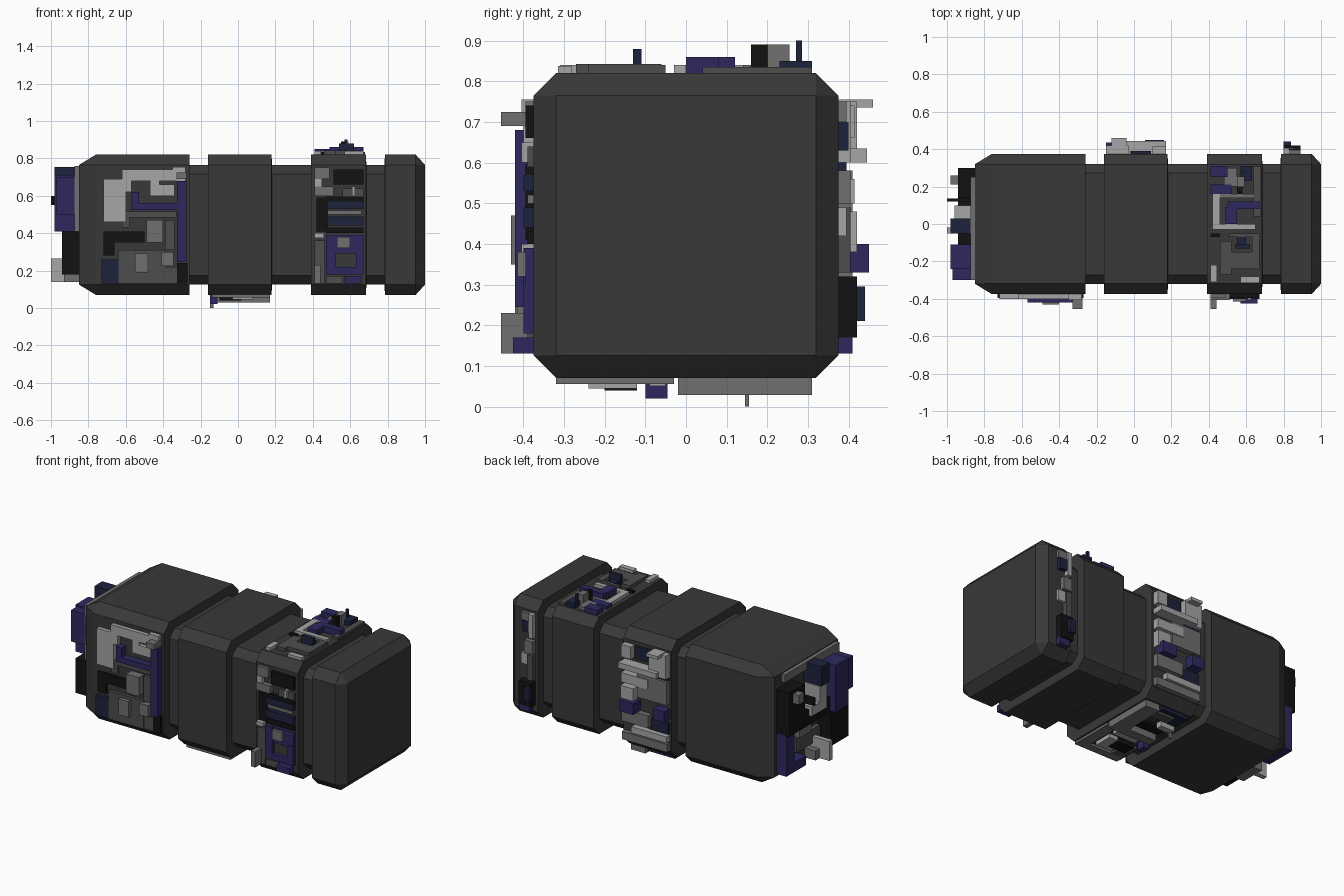
import bpy, bmesh
from mathutils import Vector

ZC = 0.445   # hull axis height
R = 0.375    # hull half width
COLS = {
    'L': (0.38, 0.38, 0.38), 'M': (0.16, 0.16, 0.16), 'D': (0.075, 0.075, 0.075),
    'K': (0.006, 0.006, 0.006), 'N': (0.012, 0.016, 0.045), 'I': (0.026, 0.022, 0.11),
    'H': (0.04, 0.04, 0.04)}
NAMES = dict(L='light_grey', M='mid_grey', D='dark_grey', K='black', N='navy', I='indigo', H='hull_grey')
MATS = {}
for k, c in COLS.items():
    MATS[k] = bpy.data.materials.new(NAMES[k])
    MATS[k].diffuse_color = (*c, 1)
ORDER = list(COLS)


def finish(name, bm, keys):
    bmesh.ops.recalc_face_normals(bm, faces=bm.faces)
    me = bpy.data.meshes.new(name)
    bm.to_mesh(me)
    bm.free()
    for k in keys:
        me.materials.append(MATS[k])
    ob = bpy.data.objects.new(name, me)
    bpy.context.collection.objects.link(ob)


def hull(name, stations):
    """Loft chamfered-square rings (x, half size, chamfer)."""
    bm = bmesh.new()
    rings = []
    for x, h, c in stations:
        e = h - c
        pts = [(h, -e), (h, e), (e, h), (-e, h), (-h, e), (-h, -e), (-e, -h), (e, -h)]
        rings.append([bm.verts.new((x, y, ZC + z)) for y, z in pts])
    for a, b in zip(rings, rings[1:]):
        for i in range(8):
            j = (i + 1) % 8
            bm.faces.new((a[i], a[j], b[j], b[i]))
    bm.faces.new(rings[0])
    bm.faces.new(rings[-1])
    bmesh.ops.remove_doubles(bm, verts=bm.verts, dist=1e-4)
    finish(name, bm, ['H'])


def panel(name, origin, u, v, n, boxes):
    """Greeble blocks (colour, u0, u1, v0, v1, height) standing on one hull face."""
    bm = bmesh.new()
    o, u, v, n = map(Vector, (origin, u, v, n))
    for k, u0, u1, v0, v1, h in boxes:
        c = [[[bm.verts.new(o + u * a + v * b + n * d) for d in (-0.01, h)]
              for b in (v0, v1)] for a in (u0, u1)]
        for q in ((c[0][0], c[0][1]), (c[1][0], c[1][1]), (c[0][0], c[1][0]), (c[0][1], c[1][1])):
            f = bm.faces.new((q[0][0], q[0][1], q[1][1], q[1][0]))
            f.material_index = ORDER.index(k)
        for d in (0, 1):
            f = bm.faces.new((c[0][0][d], c[0][1][d], c[1][1][d], c[1][0][d]))
            f.material_index = ORDER.index(k)
    finish(name, bm, ORDER)


# Hull: one shell with three recessed grooves
big, small = (R, 0.056), (0.32, 0.048)
st = [(-0.85, 0.32, 0), (-0.76, *big)]
for x0, x1 in ((-0.26, -0.16), (0.18, 0.39), (0.685, 0.785)):
    st += [(x0, *big), (x0 + 0.001, *small), (x1 - 0.001, *small), (x1, *big)]
st += [(0.95, *big), (1.0, 0.32, 0)]
hull('hull', st)

X, Y, Z = (1, 0, 0), (0, 1, 0), (0, 0, 1)

# Front of the long section
panel('front_long_panel', (0, -R, 0), X, Z, (0, -1, 0), [
    ('L', -.72, -.60, .46, .69, .025), ('L', -.62, -.28, .68, .74, .025),
    ('L', -.62, -.57, .62, .69, .025), ('L', -.47, -.34, .60, .66, .025),
    ('L', -.47, -.42, .64, .70, .025), ('L', -.35, -.28, .69, .755, .03),
    ('M', -.33, -.275, .69, .725, .08), ('I', -.57, -.30, .525, .56, .045),
    ('I', -.57, -.53, .55, .62, .045), ('I', -.325, -.275, .245, .68, .045),
    ('D', -.62, -.33, .485, .515, .015), ('D', -.62, -.58, .43, .50, .015),
    ('M', -.49, -.40, .35, .47, .055), ('D', -.39, -.34, .31, .47, .02),
    ('K', -.72, -.50, .35, .41, .015), ('K', -.72, -.66, .28, .36, .015),
    ('D', -.64, -.39, .13, .31, .02), ('M', -.55, -.48, .19, .29, .045),
    ('M', -.41, -.345, .225, .30, .04), ('D', -.40, -.32, .13, .22, .015),
    ('N', -.73, -.64, .13, .26, .02), ('K', -.325, -.27, .13, .24, .02)])

# Front of the rear-middle section
panel('front_short_panel', (0, -R, 0), X, Z, (0, -1, 0), [
    ('M', .41, .49, .69, .75, .02), ('L', .41, .45, .65, .69, .025),
    ('M', .41, .51, .60, .65, .03), ('K', .51, .67, .66, .74, .02),
    ('D', .56, .67, .59, .64, .015), ('L', .61, .625, .60, .65, .03),
    ('K', .42, .48, .41, .59, .02), ('K', .47, .67, .57, .595, .02),
    ('N', .48, .67, .53, .57, .025), ('M', .48, .66, .50, .52, .015),
    ('N', .48, .67, .44, .49, .025), ('K', .47, .67, .40, .43, .015),
    ('L', .41, .46, .375, .40, .03), ('I', .47, .52, .18, .39, .025),
    ('I', .51, .67, .29, .39, .02), ('M', .53, .60, .32, .38, .04),
    ('I', .63, .67, .18, .30, .025), ('I', .51, .64, .18, .22, .025),
    ('D', .41, .465, .13, .36, .015), ('M', .41, .44, .13, .23, .08),
    ('I', .57, .66, .13, .17, .05), ('D', .47, .56, .13, .17, .015)])

# Top of the rear-middle section
panel('top_panel', (0, 0, ZC + R), X, Y, Z, [
    ('I', .41, .50, .25, .31, .03), ('I', .41, .52, .16, .21, .02),
    ('M', .48, .55, .20, .30, .02), ('D', .64, .68, .04, .31, .015),
    ('N', .57, .63, .23, .31, .03), ('N', .57, .585, .27, .285, .08),
    ('K', .55, .58, .16, .20, .07), ('M', .55, .59, .20, .255, .07),
    ('I', .50, .67, .08, .12, .04), ('I', .49, .55, 0, .09, .04),
    ('L', .42, .46, -.03, .16, .02), ('L', .46, .65, -.03, 0, .02),
    ('M', .46, .64, .14, .16, .02), ('K', .41, .46, -.07, -.05, .015),
    ('D', .51, .67, -.07, -.05, .02), ('N', .55, .60, -.13, -.07, .022),
    ('N', .54, .62, -.13, -.11, .06), ('D', .46, .52, -.27, -.09, .022),
    ('D', .50, .67, -.24, -.15, .022), ('D', .63, .67, -.15, -.06, .022),
    ('L', .41, .445, -.31, -.22, .02), ('L', .57, .67, -.315, -.28, .018)])

# Left end of the hull
panel('left_end_panel', (-0.85, 0, 0), Y, Z, (-1, 0, 0), [
    ('M', -.30, .25, .71, .76, .025), ('M', -.30, -.25, .41, .72, .025),
    ('I', -.24, -.11, .41, .71, .13), ('I', -.30, -.23, .50, .70, .12),
    ('K', -.30, -.12, .18, .40, .09), ('K', -.14, .30, .40, .50, .09),
    ('K', .14, .30, .42, .68, .09), ('L', -.05, .10, .46, .52, .11),
    ('L', -.05, .02, .50, .62, .11), ('M', .02, .14, .32, .40, .05),
    ('N', -.05, .03, .63, .755, .13), ('L', -.05, -.02, .14, .265, .15),
    ('M', -.14, .02, .14, .20, .08), ('I', .22, .30, .14, .42, .07),
    ('I', .10, .24, .14, .20, .07), ('M', .21, .26, .60, .66, .13),
    ('K', .12, .135, .55, .60, .15), ('D', -.10, .14, .22, .31, .03)])

# Back of the middle section
panel('back_middle_panel', (0, R, 0), X, Z, Y, [
    ('L', -.15, -.03, .60, .75, .045), ('L', -.12, -.04, .735, .755, .085),
    ('L', .10, .17, .66, .74, .04), ('N', -.02, .09, .66, .74, .015),
    ('L', -.10, .17, .60, .635, .07), ('L', -.02, .17, .50, .56, .04),
    ('M', -.15, .06, .43, .58, .035), ('N', -.15, -.04, .54, .60, .02),
    ('L', .08, .17, .38, .48, .045), ('I', .06, .16, .33, .40, .075),
    ('M', -.02, .17, .25, .33, .035), ('I', -.15, -.07, .33, .40, .06),
    ('N', -.15, -.03, .24, .31, .02), ('L', -.15, .10, .19, .23, .035),
    ('M', -.15, .17, .13, .18, .03)])

# Back of the right-hand section
panel('back_right_panel', (0, R, 0), X, Z, Y, [
    ('L', .80, .83, .60, .75, .03), ('M', .83, .89, .70, .75, .02),
    ('N', .83, .88, .63, .70, .025), ('M', .80, .86, .50, .58, .03),
    ('L', .83, .89, .42, .49, .02), ('D', .80, .84, .33, .49, .03),
    ('K', .80, .89, .17, .32, .045), ('N', .80, .84, .21, .295, .065),
    ('I', .82, .89, .13, .22, .035)])

# Underside of the middle section
panel('bottom_panel', (0, 0, ZC - R), X, Y, (0, 0, -1), [
    ('M', -.14, .17, -.32, -.27, .015), ('M', .10, .17, -.27, -.03, .015),
    ('D', -.14, -.06, -.27, -.14, .015), ('L', -.03, .08, -.24, -.12, .025),
    ('K', -.10, .02, -.20, -.12, .03), ('I', -.15, -.11, -.10, -.045, .05),
    ('L', -.08, .08, -.09, -.05, .02), ('M', .07, .17, -.02, .31, .042),
    ('M', -.13, .08, -.02, .04, .042), ('K', -.12, .05, .07, .13, .02),
    ('L', -.15, -.05, .14, .18, .035), ('M', -.15, -.13, .145, .155, .07),
    ('N', -.14, .05, .20, .31, .02), ('D', -.06, .06, .22, .28, .035)])
